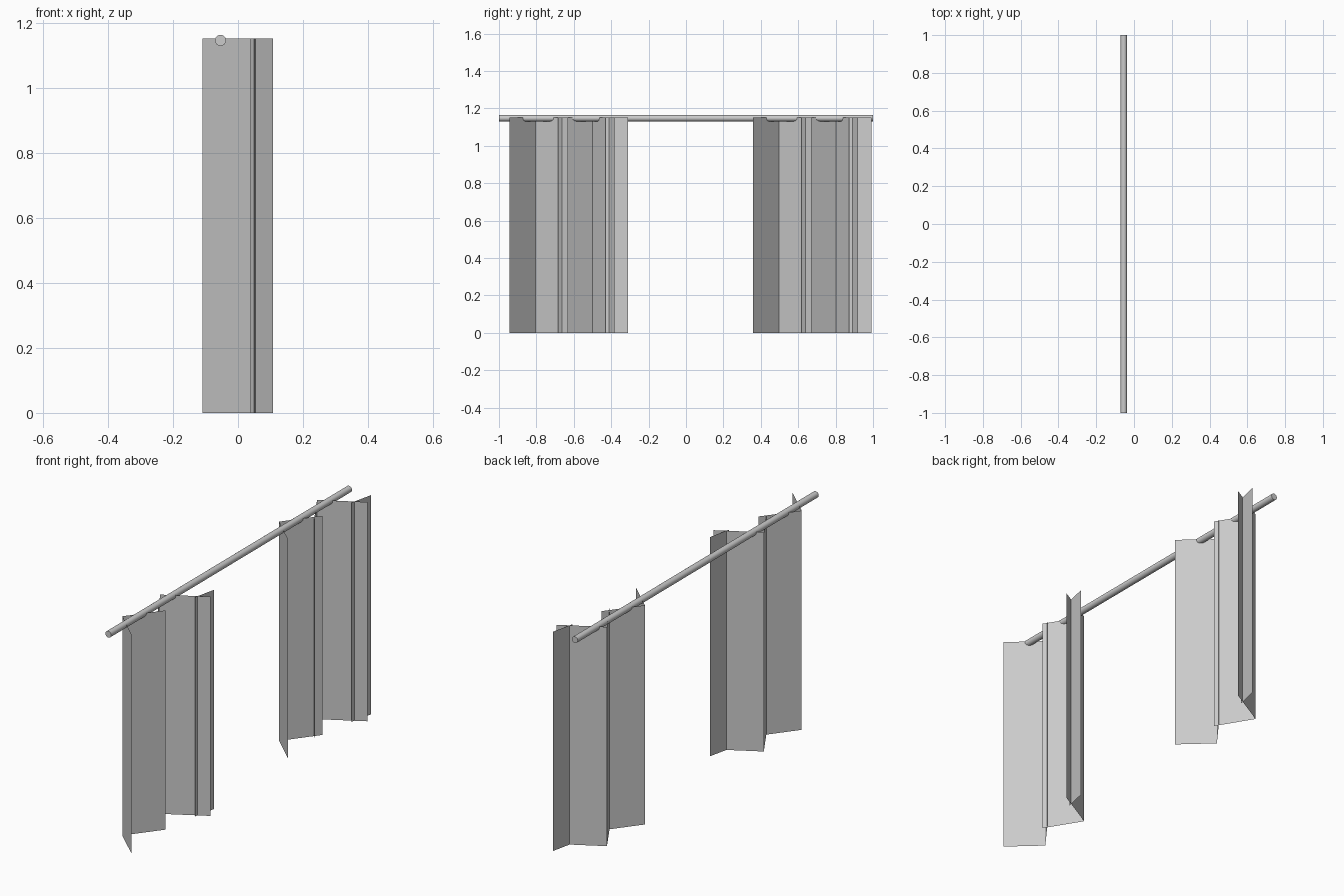
import bpy
import bmesh
import math

cube = bpy.data.objects.get("Cube")
if cube:
    bpy.data.objects.remove(cube, do_unlink=True)

ROD_X, ROD_Z, ROD_RADIUS = -0.054, 1.147, 0.017
CURTAIN_HEIGHT = 1.152
CURTAIN_SPACING = 1.302


def make_material(name, value):
    mat = bpy.data.materials.new(name)
    mat.use_nodes = True
    color = (value, value, value, 1)
    mat.diffuse_color = color
    mat.node_tree.nodes["Principled BSDF"].inputs["Base Color"].default_value = color
    return mat


grey = make_material("light grey", 0.6)

# Strips of cloth in plan; neighbouring strips meet at or cross each other
FOLDS = [
    [(0.04, -0.943), (-0.11, -0.804), (0.021, -0.631)],
    [(0.01, -0.684), (-0.102, -0.50), (0.108, -0.382)],
    [(0.05, -0.43), (0.077, -0.309)],
]


def make_curtain(name, offset):
    bm = bmesh.new()
    for fold in FOLDS:
        pairs = [[bm.verts.new((x, y + offset, z)) for z in (0, CURTAIN_HEIGHT)]
                 for x, y in fold]
        for (a, b), (c, d) in zip(pairs, pairs[1:]):
            bm.faces.new((a, c, d, b))
    mesh = bpy.data.meshes.new(name)
    bm.to_mesh(mesh)
    bm.free()
    mesh.materials.append(grey)
    obj = bpy.data.objects.new(name, mesh)
    bpy.context.collection.objects.link(obj)


make_curtain("front_curtain", 0)
make_curtain("back_curtain", CURTAIN_SPACING)

# Rod running front to back along the curtain tops
bpy.ops.mesh.primitive_cylinder_add(
    vertices=24, radius=ROD_RADIUS, depth=2,
    location=(ROD_X, 0, ROD_Z), rotation=(math.pi / 2, 0, 0))
rod = bpy.context.object
rod.name = "curtain_rod"
rod.data.materials.append(grey)
bpy.ops.object.shade_smooth_by_angle(angle=math.radians(40))
